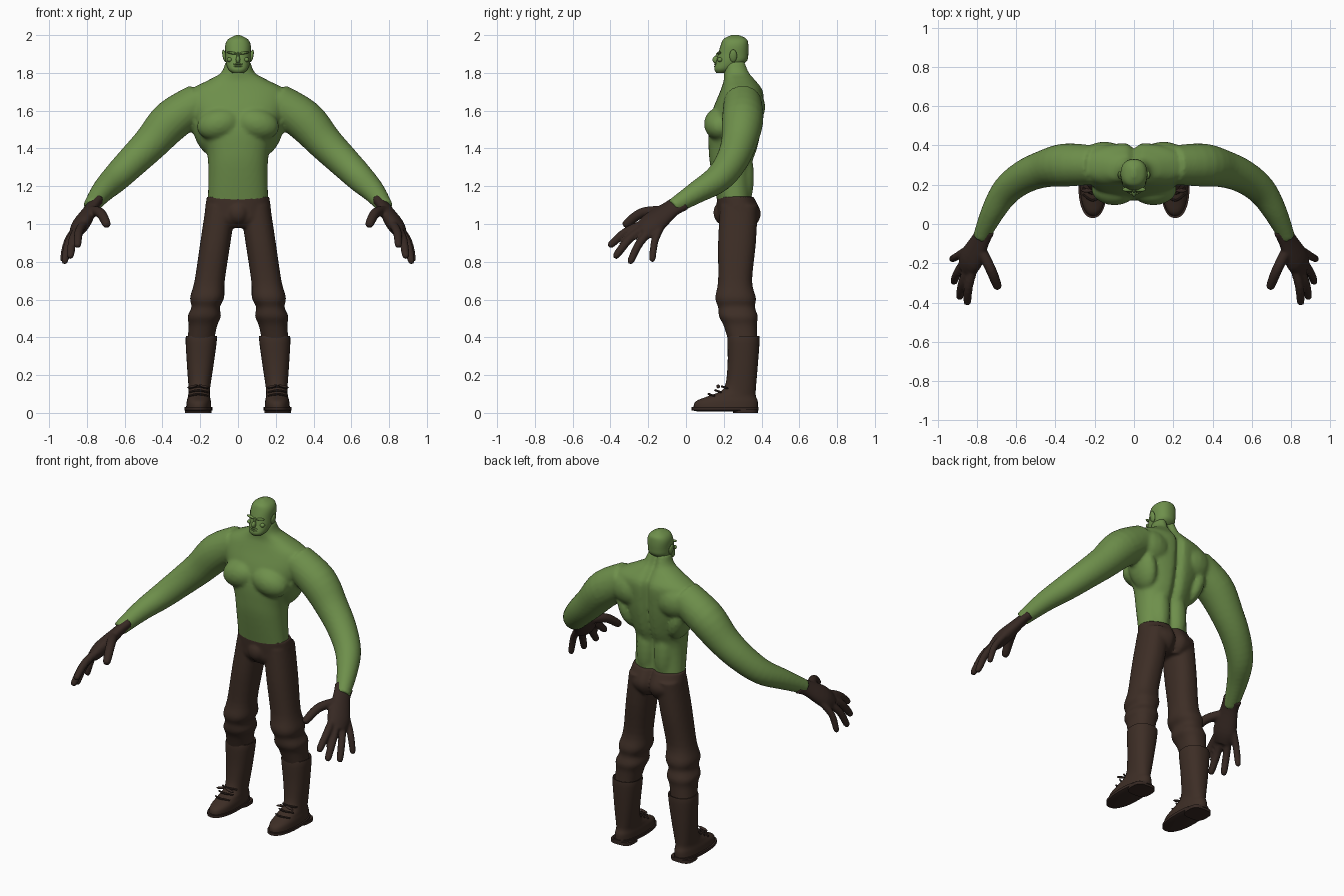
import bpy, bmesh, math
from mathutils import Vector, Matrix

if "Cube" in bpy.data.objects:
    bpy.data.objects.remove(bpy.data.objects["Cube"], do_unlink=True)

SIDES = (("left", 1), ("right", -1))


def material(name, *rgb):
    mat = bpy.data.materials.new(name)
    mat.use_nodes = True
    mat.diffuse_color = (*rgb, 1)
    shader = mat.node_tree.nodes["Principled BSDF"]
    shader.inputs["Base Color"].default_value = (*rgb, 1)
    shader.inputs["Roughness"].default_value = 0.8
    return mat


green = material("green skin", 0.155, 0.275, 0.07)
brown = material("brown cloth", 0.047, 0.027, 0.019)
leather = material("dark leather", 0.038, 0.022, 0.017)


def refine(rows, steps=4):
    """Insert rows along a smooth curve through the given rows."""
    rows = [Vector(row) for row in rows]
    result = []
    for k in range(len(rows) - 1):
        start, end = rows[k], rows[k + 1]
        before = rows[max(k - 1, 0)]
        after = rows[min(k + 2, len(rows) - 1)]
        for step in range(steps):
            t = step / steps
            ease_in = (end - before) * (t * (1 - t) ** 2 / 2)
            ease_out = (after - start) * (t * t * (t - 1) / 2)
            blend = t * t * (3 - 2 * t)
            result.append(start.lerp(end, blend) + ease_in + ease_out)
    return result + [rows[-1]]


def bridge(bm, rings):
    """Skin a list of point rings and cap both ends."""
    loops = [[bm.verts.new(point) for point in ring] for ring in rings]
    for low, high in zip(loops, loops[1:]):
        for i in range(len(low)):
            bm.faces.new((low[i - 1], low[i], high[i], high[i - 1]))
    bm.faces.new(loops[0])
    bm.faces.new(loops[-1])


def loft(bm, rows, center=0, lean=0, sign=1, power=2.3, groove=0, steps=4, count=32):
    """Stack level rings given as (z, half_width, front, back)."""
    rings = []
    for z, half, front, back in refine(rows, steps):
        ring = []
        for i in range(count):
            angle = math.tau * i / count
            c, s = math.cos(angle), math.sin(angle)
            x = center + lean * (1 - z) + half * math.copysign(abs(c) ** (2 / power), c)
            swing = math.copysign(abs(s) ** (2 / power), s)
            y = (front + back + swing * (back - front)) / 2
            if s > 0:
                y -= groove * math.exp(-(x / 0.022) ** 2)
            ring.append((x * sign, y, z))
        rings.append(ring)
    bridge(bm, rings)


def tube(bm, path, sign=1, side=(0, 0, 1), flat=1.0, count=16):
    """Sweep an ellipse along a smooth path of (x, y, z, radius)."""
    path = refine(path)
    points = [row.to_3d() for row in path]
    rings = []
    for k, row in enumerate(path):
        along = points[min(k + 1, len(path) - 1)] - points[max(k - 1, 0)]
        along.normalize()
        wide = Vector(side)
        wide = (wide - along * wide.dot(along)).normalized()
        thick = along.cross(wide) * flat
        ring = []
        for i in range(count):
            angle = math.tau * i / count
            spoke = wide * math.cos(angle) + thick * math.sin(angle)
            point = points[k] + spoke * row.w
            ring.append((point.x * sign, point.y, point.z))
        rings.append(ring)
    bridge(bm, rings)


def finger(bm, base, tip, bulge, radius, sign):
    """Bent, tapered tube with a rounded tip."""
    base, tip = Vector(base), Vector(tip)
    middle = base.lerp(tip, 0.5) + Vector(bulge)
    end = middle.lerp(tip, 0.85)
    path = [(*base, radius), (*middle, radius), (*end, radius * 0.85), (*tip, radius * 0.3)]
    tube(bm, path, sign, side=(1, 0.3, 0), count=12)


def ball(bm, center, size, sign=1, tilt=0):
    """Stretched sphere, mirrored when sign is negative."""
    x, y, z = center
    place = Matrix.Translation((x * sign, y, z))
    turn = Matrix.Rotation(tilt * sign, 4, 'Y')
    bmesh.ops.create_uvsphere(bm, u_segments=20, v_segments=12, radius=1,
                              matrix=place @ turn @ Matrix.Diagonal((*size, 1)))


def finish(name, bm, mat, voxel=0, relax_steps=2):
    """Make the object; a voxel size fuses overlapping volumes."""
    bmesh.ops.recalc_face_normals(bm, faces=bm.faces)
    mesh = bpy.data.meshes.new(name)
    bm.to_mesh(mesh)
    bm.free()
    mesh.materials.append(mat)
    obj = bpy.data.objects.new(name, mesh)
    bpy.context.collection.objects.link(obj)
    if voxel:
        fuse = obj.modifiers.new("fuse", 'REMESH')
        fuse.mode = 'VOXEL'
        fuse.voxel_size = voxel
        fuse.use_smooth_shade = True
        relax = obj.modifiers.new("relax", 'SMOOTH')
        relax.iterations = relax_steps
    else:
        bpy.ops.object.select_all(action='DESELECT')
        obj.select_set(True)
        bpy.context.view_layer.objects.active = obj
        bpy.ops.object.shade_smooth_by_angle(angle=math.radians(40))


# Torso, neck and arms fused into one skin
bm = bmesh.new()
loft(bm, [(1.1, .16, .17, .35), (1.3, .157, .13, .35), (1.4, .17, .12, .38),
          (1.5, .21, .12, .4), (1.6, .25, .14, .41), (1.7, .26, .18, .41),
          (1.76, .16, .2, .37), (1.8, .09, .2, .34), (1.86, .065, .2, .32)],
     groove=.03, count=64)
for word, sign in SIDES:
    tube(bm, [(.2, .3, 1.65, .1), (.35, .3, 1.55, .11), (.46, .28, 1.43, .095),
              (.56, .24, 1.33, .085), (.65, .17, 1.24, .075),
              (.72, .06, 1.17, .06), (.78, -.07, 1.09, .042)], sign, count=24)
    ball(bm, (.1, .18, 1.53), (.12, .085, .085), sign, .25)  # chest
    ball(bm, (.15, .32, 1.62), (.13, .1, .11), sign)         # shoulder blade
    ball(bm, (.18, .29, 1.5), (.06, .1, .14), sign, .3)      # side muscle
    ball(bm, (.06, .3, 1.25), (.06, .06, .18), sign)         # lower back
finish("body", bm, green, voxel=.011, relax_steps=4)

# Head with nose, lips, brows, cheeks and ears
bm = bmesh.new()
loft(bm, [(1.8, .03, .16, .22), (1.82, .052, .15, .26), (1.86, .065, .16, .32),
          (1.9, .067, .17, .33), (1.95, .067, .185, .33),
          (1.98, .05, .2, .32), (2, .01, .24, .28)])
ball(bm, (0, .16, 1.87), (.012, .02, .02))
ball(bm, (0, .17, 1.89), (.007, .013, .02))
for z in (1.835, 1.847):
    ball(bm, (0, .158, z), (.024, .01, .005))
for word, sign in SIDES:
    ball(bm, (.03, .176, 1.905), (.03, .012, .007), sign, -.15)
    ball(bm, (.045, .18, 1.87), (.014, .014, .012), sign)
    ball(bm, (.072, .25, 1.89), (.01, .02, .034), sign, .2)
finish("head", bm, green)

# Trousers: seat, and legs with folds at the knee
bm = bmesh.new()
loft(bm, [(1.145, .165, .163, .36), (1.07, .175, .165, .397),
          (1.02, .17, .17, .39), (.98, .1, .2, .36)], groove=.03, count=64)
ball(bm, (0, .2, 1.06), (.06, .055, .065))
for word, sign in SIDES:
    loft(bm, [(1.1, .08, .18, .38), (.9, .08, .17, .37), (.7, .08, .17, .35),
              (.61, .09, .155, .37), (.56, .075, .17, .365), (.51, .088, .175, .38),
              (.46, .075, .2, .375), (.36, .07, .23, .38)], .105, .15, sign)
finish("trousers", bm, brown, voxel=.009)

# One glove and one boot per side
for word, sign in SIDES:
    bm = bmesh.new()
    tube(bm, [(.755, -.02, 1.115, .058), (.78, -.08, 1.08, .054),
              (.83, -.18, 1, .072), (.86, -.23, .95, .05)],
         sign, side=(.5, .75, -.4), flat=.6, count=24)
    arch = (.012, -.01, .015)
    finger(bm, (.81, -.2, 1.01), (.85, -.41, .88), arch, .023, sign)
    finger(bm, (.83, -.19, 1), (.89, -.38, .82), arch, .023, sign)
    finger(bm, (.85, -.17, .98), (.92, -.3, .79), arch, .022, sign)
    finger(bm, (.85, -.13, .99), (.93, -.18, .8), arch, .02, sign)
    finger(bm, (.79, -.11, 1.07), (.69, -.33, .99), (-.01, -.01, .03), .027, sign)
    finish(word + "_glove", bm, leather, voxel=.008)

    # Boot upper and shaft with an open-looking rim
    bm = bmesh.new()
    loft(bm, [(.02, .066, .04, .38), (.06, .064, .05, .38), (.09, .058, .12, .37),
              (.13, .057, .2, .37), (.25, .07, .22, .38), (.395, .083, .22, .39),
              (.4, .07, .23, .38)], .17, .04, sign)
    finish(word + "_boot", bm, brown)

    # Sole with a heel block
    bm = bmesh.new()
    loft(bm, [(.008, .06, .06, .37), (.014, .074, .03, .385), (.03, .074, .03, .385)],
         .21, 0, sign, steps=1)
    loft(bm, [(0, .07, .25, .38), (.02, .07, .25, .38)], .21, 0, sign, 3, steps=1)
    finish(word + "_sole", bm, leather)

    # Laces across the instep and a small bow
    bm = bmesh.new()
    for k in range(3):
        y, z = .12 + .035 * k, .1 + .02 * k
        tube(bm, [(.16, y + .03, z - .01, .005), (.21, y, z, .006),
                  (.26, y + .03, z - .01, .005)], sign, count=8)
    for shift in (-.03, .03):
        ball(bm, (.21 + shift, .17, .14), (.03, .01, .007), sign, shift * 8)
    finish(word + "_laces", bm, leather)
